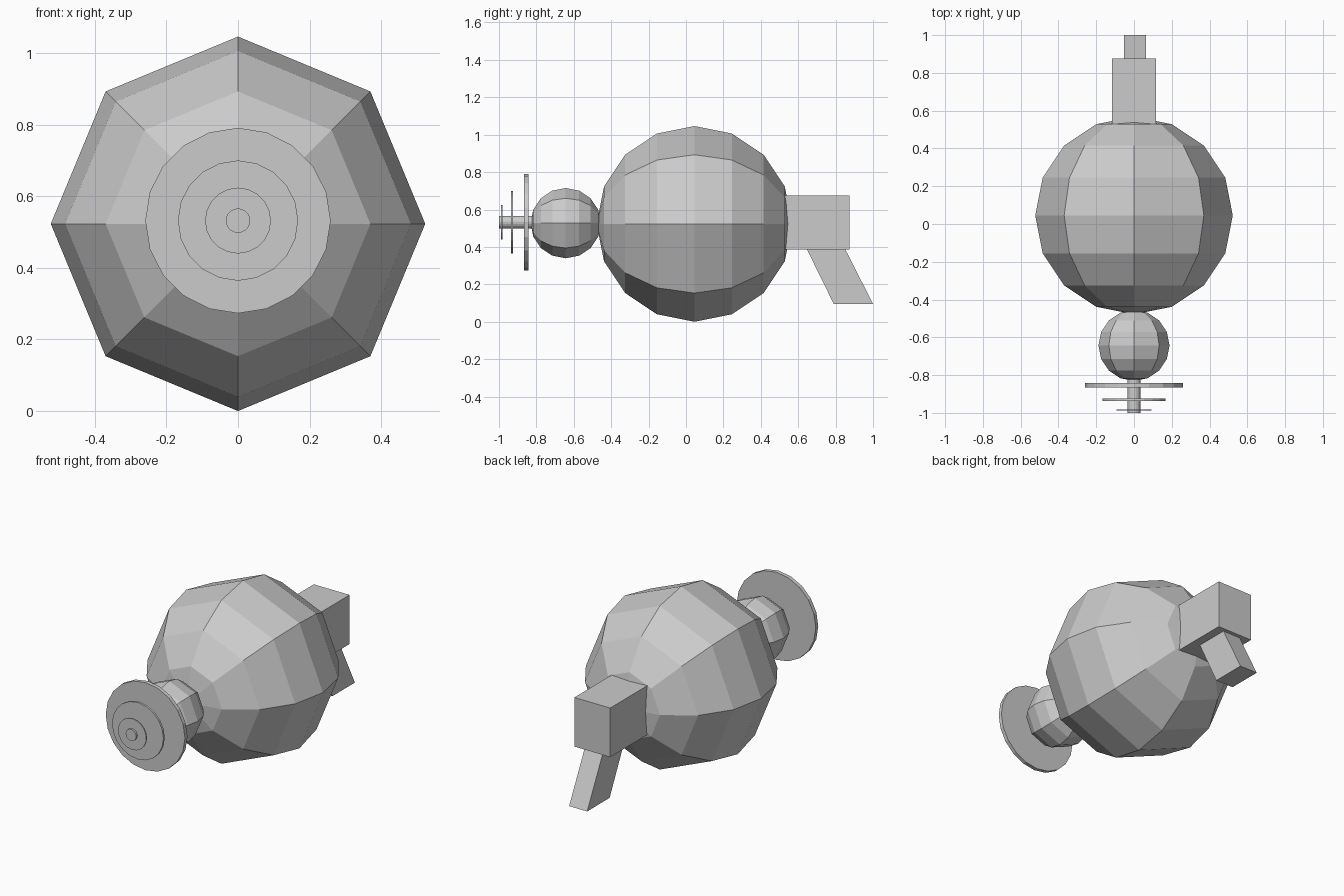
import bpy, bmesh
from math import pi
from mathutils import Matrix, Vector

if "Cube" in bpy.data.objects:
    bpy.data.objects.remove(bpy.data.objects["Cube"])

TURN = Matrix.Rotation(pi / 2, 4, 'X')  # turns the z axis onto the y axis


def finish(name, bm):
    bmesh.ops.recalc_face_normals(bm, faces=bm.faces)
    mesh = bpy.data.meshes.new(name)
    bm.to_mesh(mesh)
    bm.free()
    obj = bpy.data.objects.new(name, mesh)
    bpy.context.collection.objects.link(obj)
    return obj


def ball(name, y, z, radius):
    bm = bmesh.new()
    bmesh.ops.create_uvsphere(bm, u_segments=8, v_segments=8, radius=radius,
                              matrix=Matrix.Translation((0, y, z)) @ TURN)
    return finish(name, bm)


def disc(name, y0, y1, radius, z=0.532, sides=20):
    bm = bmesh.new()
    bmesh.ops.create_cone(bm, cap_ends=True, segments=sides, radius1=radius,
                          radius2=radius, depth=y1 - y0,
                          matrix=Matrix.Translation((0, (y0 + y1) / 2, z)) @ TURN)
    return finish(name, bm)


def slab(name, profile, x0, x1):
    """Extrude a (y, z) outline from x0 to x1."""
    bm = bmesh.new()
    face = bm.faces.new([bm.verts.new((x0, y, z)) for y, z in profile])
    new = bmesh.ops.extrude_face_region(bm, geom=[face])['geom']
    bmesh.ops.translate(bm, vec=Vector((x1 - x0, 0, 0)),
                        verts=[v for v in new if isinstance(v, bmesh.types.BMVert)])
    # extrude_face_region keeps the start face when it is a lone face
    if len(bm.faces) < len(profile) + 2:
        bmesh.ops.holes_fill(bm, edges=bm.edges, sides=0)
    return finish(name, bm)


# Body and front chamber
ball("body", 0.045, 0.523, 0.523)
ball("front_chamber", -0.643, 0.527, 0.188)

# Nozzle rod with three shrinking discs
disc("nozzle_rod", -1.0, -0.80, 0.034)
for name, y0, y1, radius in (("large_disc", -0.865, -0.842, 0.259),
                             ("middle_disc", -0.936, -0.924, 0.168),
                             ("small_disc", -0.988, -0.981, 0.092)):
    disc(name, y0, y1, radius)

# Rear block and slanted grip
slab("rear_block", [(0.47, 0.385), (0.875, 0.385), (0.875, 0.675), (0.47, 0.675)],
     -0.117, 0.117)
slab("grip", [(0.645, 0.39), (0.79, 0.095), (1.0, 0.095), (0.85, 0.39)],
     -0.054, 0.064)
